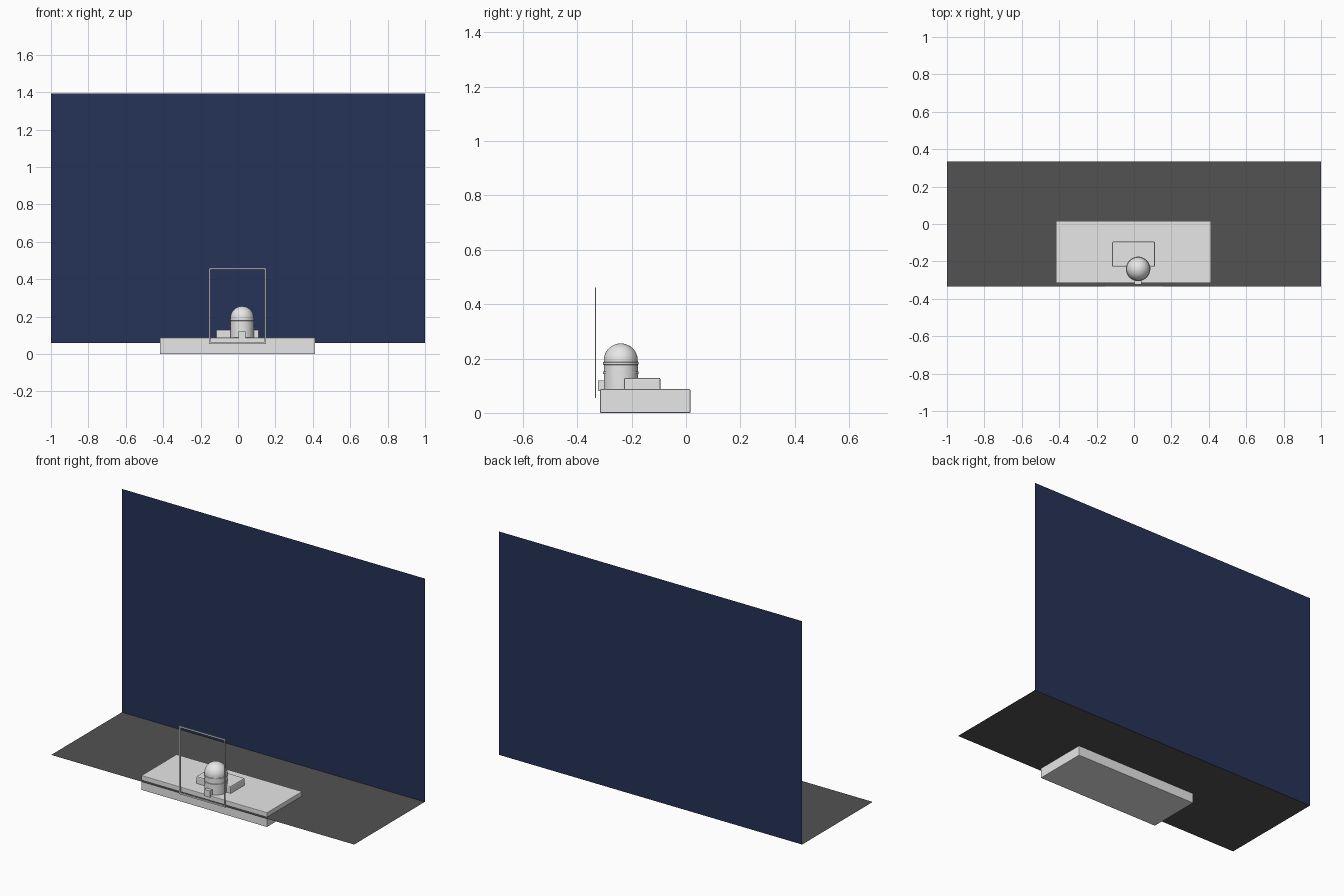
import bpy, math

if "Cube" in bpy.data.objects:
    bpy.data.objects.remove(bpy.data.objects["Cube"])


def material(name, rgb):
    m = bpy.data.materials.new(name)
    m.diffuse_color = (*rgb, 1)
    m.use_nodes = True
    m.node_tree.nodes["Principled BSDF"].inputs["Base Color"].default_value = m.diffuse_color
    return m


GREY = material("light grey", (0.8, 0.8, 0.8))
DARK = material("dark floor grey", (0.085, 0.085, 0.085))
NAVY = material("navy blue", (0.019, 0.032, 0.098))


def mesh_object(name, verts, faces, mat):
    me = bpy.data.meshes.new(name)
    me.from_pydata(verts, [], faces)
    me.materials.append(mat)
    ob = bpy.data.objects.new(name, me)
    bpy.context.collection.objects.link(ob)
    return ob


def box(name, x0, x1, y0, y1, z0, z1, mat=GREY, bevel=0.0):
    v = [(x, y, z) for z in (z0, z1) for x, y in ((x0, y0), (x1, y0), (x1, y1), (x0, y1))]
    f = [(3, 2, 1, 0), (4, 5, 6, 7)] + [(i, (i + 1) % 4, (i + 1) % 4 + 4, i + 4) for i in range(4)]
    ob = mesh_object(name, v, f, mat)
    if bevel:
        b = ob.modifiers.new("soft_edges", "BEVEL")
        b.width, b.segments = bevel, 2
    return ob


def lathe(name, profile, cx, cy, n=48):
    # profile runs bottom to top, both ends are capped
    v, f = [], []
    for r, z in profile:
        for i in range(n):
            a = 2 * math.pi * i / n
            v.append((cx + r * math.cos(a), cy + r * math.sin(a), z))
    for k in range(len(profile) - 1):
        for i in range(n):
            j = (i + 1) % n
            f.append((k * n + i, k * n + j, (k + 1) * n + j, (k + 1) * n + i))
    f.append(tuple(reversed(range(n))))
    f.append(tuple(range((len(profile) - 1) * n, len(profile) * n)))
    ob = mesh_object(name, v, f, GREY)
    bpy.context.view_layer.objects.active = ob
    ob.select_set(True)
    bpy.ops.object.shade_smooth_by_angle(angle=math.radians(30))
    ob.select_set(False)
    return ob


# floor and backdrop sheets
D = 0.333
mesh_object("floor", [(-1, -D, 0.06), (1, -D, 0.06), (1, D, 0.06), (-1, D, 0.06)],
            [(0, 1, 2, 3)], DARK)
mesh_object("back_wall", [(-1, D, 0.06), (1, D, 0.06), (1, D, 1.393), (-1, D, 1.393)],
            [(0, 1, 2, 3)], NAVY)

# platform slab and low block on it
box("platform", -0.417, 0.413, -0.316, 0.016, 0.0, 0.087, bevel=0.003)
box("low_block", -0.117, 0.112, -0.228, -0.094, 0.08, 0.129, bevel=0.006)

# domed canister: body, dome, two raised bands, front foot
CX, CY, R = 0.022, -0.24, 0.0625
dome = [(R * math.cos(t), 0.193 + R * math.sin(t))
        for t in (math.radians(88 * i / 12) for i in range(13))]
lathe("canister", [(R, 0.08)] + dome, CX, CY)
for i, z in enumerate((0.148, 0.182)):
    lathe(f"band_{i}", [(R - 0.003, z - 0.006), (R + 0.003, z - 0.004),
                        (R + 0.003, z + 0.004), (R - 0.003, z + 0.006)], CX, CY)
box("front_foot", 0.003, 0.040, -0.323, -0.285, 0.08, 0.119)

# thin rectangular frame standing at the front
Y0, Y1, T = -0.335, -0.331, 0.009
for name, x0, x1 in (("left", -0.155, -0.155 + T), ("right", 0.15 - T, 0.15)):
    box("frame_" + name, x0, x1, Y0, Y1, 0.054, 0.461)
for name, z0 in (("bottom", 0.054), ("top", 0.461 - T)):
    box("frame_" + name, -0.155 + T, 0.15 - T, Y0, Y1, z0, z0 + T)
